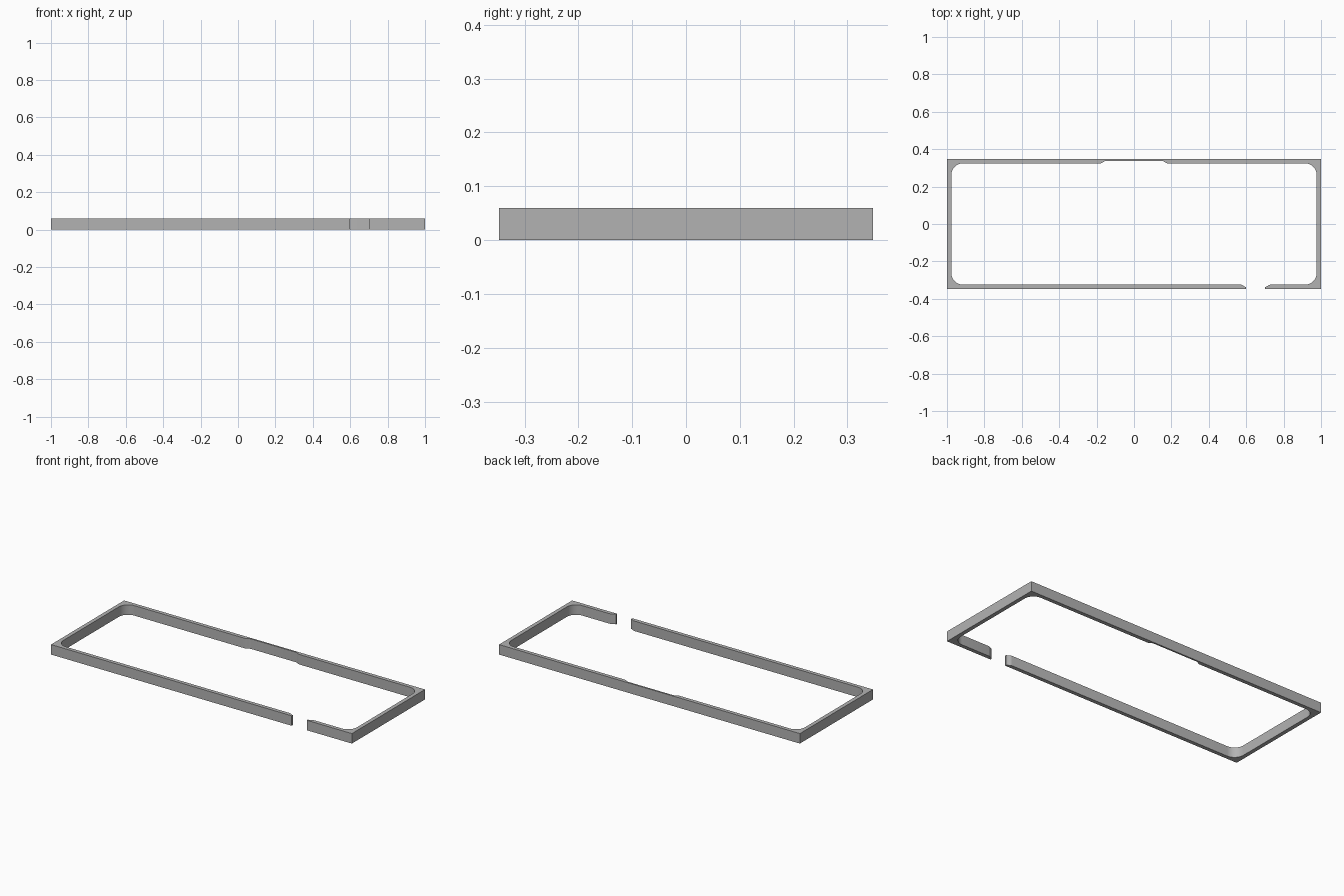
import bpy, bmesh
from math import sin, cos, pi, radians

cube = bpy.data.objects.get("Cube")
if cube:
    bpy.data.objects.remove(cube, do_unlink=True)

X, Y, H = 1.0, 0.347, 0.06           # outer half sizes and height
IX, IY, R = 0.976, 0.324, 0.06       # inner half sizes and corner radius
THIN = 0.337                         # inner face where the wall is thinned
GAP_L, GAP_R, RAMP = 0.6, 0.7, 0.03  # gap in the front wall


def corner(sx, sy, start, n=10):
    """Rounded inner corner, running clockwise from the start angle."""
    return [(sx * (IX - R) + R * cos(start - pi / 2 * i / n),
             sy * (IY - R) + R * sin(start - pi / 2 * i / n)) for i in range(n + 1)]


def ramp(x0, x1, y0, y1, n=5):
    """Soft slope between the full and the thinned wall."""
    return [(x0 + (x1 - x0) * i / n, y0 + (y1 - y0) * (1 - cos(pi * i / n)) / 2)
            for i in range(n + 1)]


# Outline: outer loop counter-clockwise from the gap, then the inner loop back
outline = [(GAP_R, -Y), (X, -Y), (X, Y), (-X, Y), (-X, -Y), (GAP_L, -Y)]
outline += ramp(GAP_L, GAP_L - RAMP, -THIN, -IY)
outline += corner(-1, -1, -pi / 2)
outline += corner(-1, 1, pi)
outline += ramp(-0.18, -0.15, IY, THIN) + ramp(0.15, 0.18, THIN, IY)
outline += corner(1, 1, pi / 2)
outline += corner(1, -1, 0)
outline += ramp(GAP_R + RAMP, GAP_R, -IY, -THIN)

# Extrude the outline into the frame
bm = bmesh.new()
face = bm.faces.new([bm.verts.new((x, y, 0)) for x, y in outline])
top = bmesh.ops.extrude_face_region(bm, geom=[face])["geom"]
bmesh.ops.translate(bm, vec=(0, 0, H),
                    verts=[g for g in top if isinstance(g, bmesh.types.BMVert)])
bmesh.ops.recalc_face_normals(bm, faces=bm.faces)
bmesh.ops.triangulate(bm, faces=[f for f in bm.faces if len(f.verts) > 4])
mesh = bpy.data.meshes.new("rectangular_frame")
bm.to_mesh(mesh)
bm.free()

frame = bpy.data.objects.new("rectangular_frame", mesh)
bpy.context.collection.objects.link(frame)

# Plain grey material
grey = bpy.data.materials.new("plain_grey")
grey.use_nodes = True
colour = (0.45, 0.45, 0.45, 1)
grey.diffuse_color = colour
grey.node_tree.nodes["Principled BSDF"].inputs["Base Color"].default_value = colour
mesh.materials.append(grey)

# Smooth the rounded corners, keep the edges sharp
bpy.ops.object.select_all(action="DESELECT")
frame.select_set(True)
bpy.context.view_layer.objects.active = frame
bpy.ops.object.shade_smooth_by_angle(angle=radians(25))
